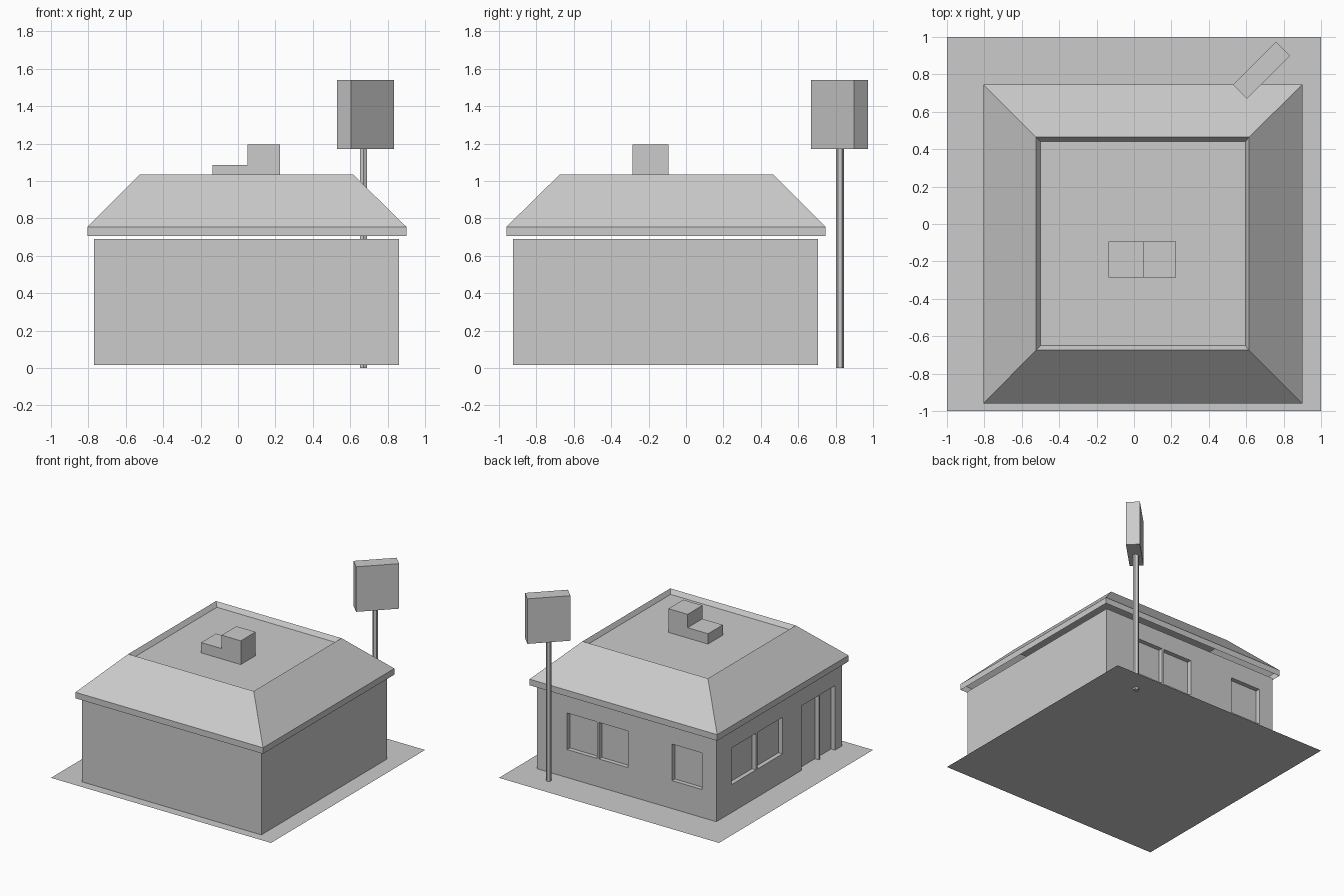
import bpy, bmesh, math
from mathutils import Vector, Matrix

if "Cube" in bpy.data.objects:
    bpy.data.objects.remove(bpy.data.objects["Cube"])


def finish(name, bm):
    bmesh.ops.remove_doubles(bm, verts=bm.verts, dist=1e-4)
    me = bpy.data.meshes.new(name)
    bm.to_mesh(me)
    bm.free()
    ob = bpy.data.objects.new(name, me)
    bpy.context.collection.objects.link(ob)
    return ob


def face(bm, pts):
    return bm.faces.new([bm.verts.new(p) for p in pts])


def rect(x0, x1, y0, y1, z):
    return [(x0, y0, z), (x1, y0, z), (x1, y1, z), (x0, y1, z)]


FLOOR, TOP = 0.015, 0.69
SILL, LINTEL = 0.245, 0.545
X0, X1, Y0, Y1 = -0.77, 0.86, -0.925, 0.705
DEPTH = 0.036

# ground sheet
bm = bmesh.new()
face(bm, rect(-1, 1, -1, 1, FLOOR))
finish("ground", bm)

# walls: open shell with recessed windows and double door
bm = bmesh.new()


def wall(start, end, openings):
    """openings: (distance from start, distance from start, bottom z)"""
    a, b = Vector((*start, 0)), Vector((*end, 0))
    length = (b - a).length
    along = (b - a).normalized()
    inward = Vector((0, 0, 1)).cross(along)

    def box(u0, u1, z0, z1, d=0):
        return [a + along * u + inward * d + Vector((0, 0, z))
                for u, z in ((u0, z0), (u1, z0), (u1, z1), (u0, z1))]

    us = sorted({0, length} | {u for o in openings for u in o[:2]})
    zs = (FLOOR, SILL, LINTEL, TOP)
    for u0, u1 in zip(us, us[1:]):
        for z0, z1 in zip(zs, zs[1:]):
            um, zm = (u0 + u1) / 2, (z0 + z1) / 2
            if not any(o[0] < um < o[1] and o[2] < zm < LINTEL for o in openings):
                face(bm, box(u0, u1, z0, z1))
    for u0, u1, z0 in openings:
        outer, inner = box(u0, u1, z0, LINTEL), box(u0, u1, z0, LINTEL, DEPTH)
        face(bm, inner)
        for k in range(4):
            if k == 0 and z0 == FLOOR:
                continue
            n = (k + 1) % 4
            face(bm, [outer[k], outer[n], inner[n], inner[k]])


back = [(0.587, 0.315, SILL), (0.297, 0.033, SILL), (-0.367, -0.64, SILL)]
left = [(0.512, 0.19, SILL), (0.17, -0.154, SILL),
        (-0.40, -0.625, FLOOR), (-0.64, -0.835, FLOOR)]
wall((X0, Y0), (X1, Y0), [])
wall((X1, Y0), (X1, Y1), [])
wall((X1, Y1), (X0, Y1), [(X1 - p, X1 - q, z) for p, q, z in back])
wall((X0, Y1), (X0, Y0), [(Y1 - p, Y1 - q, z) for p, q, z in left])
finish("walls", bm)

# roof: fascia, hipped slopes, low parapet and flat deck
rings = [rect(-0.805, 0.90, -0.96, 0.745, 0.705),
         rect(-0.805, 0.90, -0.96, 0.745, 0.755),
         rect(-0.525, 0.615, -0.675, 0.465, 1.035),
         rect(-0.50, 0.595, -0.65, 0.44, 1.0)]
bm = bmesh.new()
for lo, hi in zip(rings, rings[1:]):
    for k in range(4):
        n = (k + 1) % 4
        face(bm, [lo[k], lo[n], hi[n], hi[k]])
face(bm, rings[-1])
finish("roof", bm)

# stepped rooftop unit: profile extruded along y
profile = [(-0.135, 1.0), (0.225, 1.0), (0.225, 1.195),
           (0.05, 1.195), (0.05, 1.085), (-0.135, 1.085)]
bm = bmesh.new()
near = [(x, -0.285, z) for x, z in profile]
far = [(x, -0.093, z) for x, z in profile]
face(bm, near)
face(bm, far[::-1])
for k in range(len(profile)):
    n = (k + 1) % len(profile)
    face(bm, [near[n], near[k], far[k], far[n]])
finish("rooftop_unit", bm)

# six-sided sign pole
bm = bmesh.new()
bmesh.ops.create_cone(bm, cap_ends=True, segments=6, radius1=0.022, radius2=0.022,
                      depth=1.17, matrix=Matrix.Translation((0.671, 0.823, 0.585)))
finish("sign_pole", bm)

# sign board turned 45 degrees
bm = bmesh.new()
bmesh.ops.create_cube(bm, size=1, matrix=Matrix.Translation((0.682, 0.822, 1.355))
                      @ Matrix.Rotation(math.radians(45), 4, 'Z')
                      @ Matrix.Diagonal((0.325, 0.106, 0.37, 1)))
finish("sign_board", bm)
